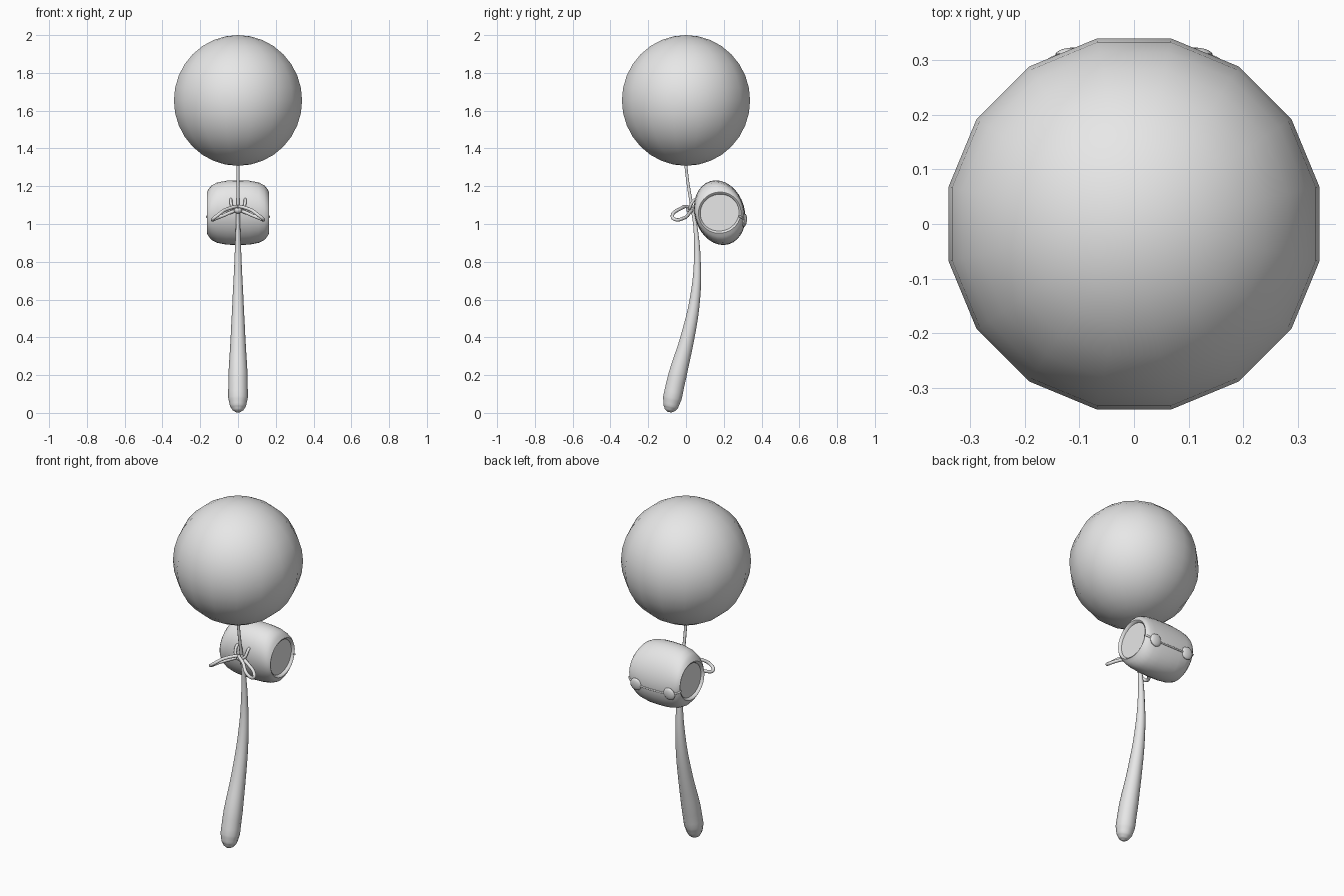
import bpy, bmesh, math
from mathutils import Matrix, Vector

if "Cube" in bpy.data.objects:
    bpy.data.objects.remove(bpy.data.objects["Cube"])

grey = bpy.data.materials.new("plain grey")
grey.diffuse_color = (0.8, 0.8, 0.8, 1)
grey.use_nodes = True
grey.node_tree.nodes["Principled BSDF"].inputs["Base Color"].default_value = grey.diffuse_color


def finish(obj, angle=40):
    obj.data.materials.clear()
    obj.data.materials.append(grey)
    bpy.ops.object.select_all(action='DESELECT')
    obj.select_set(True)
    bpy.context.view_layer.objects.active = obj
    bpy.ops.object.shade_smooth_by_angle(angle=math.radians(angle))
    return obj


def mesh_object(name, bm, angle=40):
    bmesh.ops.recalc_face_normals(bm, faces=bm.faces[:])
    me = bpy.data.meshes.new(name)
    bm.to_mesh(me)
    bm.free()
    obj = bpy.data.objects.new(name, me)
    bpy.context.collection.objects.link(obj)
    return finish(obj, angle)


def tube(name, points, radii, cyclic=False, res=5, sides=3):
    """Smooth tube through points with a radius at each, made into a mesh."""
    cu = bpy.data.curves.new(name, 'CURVE')
    cu.dimensions = '3D'
    cu.bevel_depth = 1.0
    cu.bevel_resolution = sides
    cu.resolution_u = res
    cu.use_fill_caps = True
    sp = cu.splines.new('BEZIER')
    sp.bezier_points.add(len(points) - 1)
    sp.use_cyclic_u = cyclic
    for bp, p, r in zip(sp.bezier_points, points, radii):
        bp.co = p
        bp.radius = r
        bp.handle_left_type = bp.handle_right_type = 'AUTO'
    obj = bpy.data.objects.new(name, cu)
    bpy.context.collection.objects.link(obj)
    bpy.ops.object.select_all(action='DESELECT')
    obj.select_set(True)
    bpy.context.view_layer.objects.active = obj
    bpy.ops.object.convert(target='MESH')
    return finish(bpy.context.view_layer.objects.active, 60)


# Large ball on top: 16 sides, flat sides facing the axes
bm = bmesh.new()
bmesh.ops.create_uvsphere(bm, u_segments=16, v_segments=16, radius=0.346)
bmesh.ops.transform(bm, verts=bm.verts[:], matrix=Matrix.Translation((0, 0, 1.654))
                    @ Matrix.Rotation(math.radians(11.25), 4, 'Z'))
mesh_object("ball", bm)

# Curved stem, thick and rounded at the foot, thin at the top: (y, z, radius)
stem = [(-0.088, 0.004, 0.012), (-0.086, 0.014, 0.028), (-0.081, 0.035, 0.042),
        (-0.072, 0.08, 0.052), (-0.045, 0.2, 0.051), (0.008, 0.4, 0.039),
        (0.047, 0.6, 0.029), (0.06, 0.8, 0.019), (0.048, 1.0, 0.011),
        (0.03, 1.1, 0.009), (0.01, 1.22, 0.008), (-0.006, 1.36, 0.008)]
tube("stem", [(0, y, z) for y, z, r in stem], [r for y, z, r in stem], res=4)

# Barrel lying along x, oval and tilted: rings of (x, radius y, radius z)
half = [(0.0, 0.133, 0.174), (0.06, 0.132, 0.172), (0.11, 0.130, 0.162),
        (0.14, 0.127, 0.146), (0.155, 0.122, 0.127), (0.165, 0.113, 0.109),
        (0.16, 0.106, 0.101), (0.15, 0.103, 0.097)]
rings = [(-x, a, b) for x, a, b in half[:0:-1]] + half
place = Matrix.Translation((0, 0.178, 1.06)) @ Matrix.Rotation(math.radians(16), 4, 'X')
N = 32
bm = bmesh.new()
loops = []
for x, a, b in rings:
    loops.append([bm.verts.new(place @ Vector((x, a * math.cos(t), b * math.sin(t))))
                  for t in (2 * math.pi * i / N for i in range(N))])
for lo, hi in zip(loops, loops[1:]):
    for i in range(N):
        bm.faces.new((lo[i], lo[(i + 1) % N], hi[(i + 1) % N], hi[i]))
bm.faces.new(loops[0])
bm.faces.new(loops[-1])
mesh_object("barrel", bm)

# Seam cord along the back of the barrel
t = math.radians(-28)
tube("seam_cord", [place @ Vector((x, a * math.cos(t), b * math.sin(t))) for x, a, b in rings[1:-1]],
     [0.005] * (len(rings) - 2), res=3, sides=2)

# Two flat round buttons on the seam
normal = (place.to_3x3() @ Vector((0, math.cos(t) / 0.133, math.sin(t) / 0.174))).normalized()
turn = normal.to_track_quat('Z', 'Y').to_matrix().to_4x4()
for side, label in ((-1, "left"), (1, "right")):
    spot = place @ Vector((side * 0.108, 0.130 * math.cos(t), 0.162 * math.sin(t)))
    bm = bmesh.new()
    bmesh.ops.create_uvsphere(bm, u_segments=20, v_segments=10, radius=1)
    bmesh.ops.transform(bm, verts=bm.verts[:], matrix=Matrix.Translation(spot) @ turn
                        @ Matrix.Diagonal((0.036, 0.036, 0.013, 1)))
    mesh_object(label + "_button", bm)

    # Drooping bow loop
    loop = [(0, 0.02, 1.085), (0.06, -0.035, 1.078), (0.11, -0.072, 1.045),
            (0.135, -0.058, 1.024), (0.115, -0.015, 1.03), (0.055, 0.015, 1.055)]
    tube(label + "_bow_loop", [(side * x, y, z) for x, y, z in loop], [0.009] * 6, True)

    # Short cord from the knot up over the front of the barrel
    cord = [(0, 0.02, 1.075), (0.028, 0.02, 1.085), (0.037, 0.03, 1.11),
            (0.038, 0.045, 1.128), (0.038, 0.07, 1.128)]
    tube(label + "_bow_cord", [(side * x, y, z) for x, y, z in cord], [0.008] * 5)

# Knot joining bow, stem and barrel
bm = bmesh.new()
bmesh.ops.create_uvsphere(bm, u_segments=16, v_segments=10, radius=1)
bmesh.ops.transform(bm, verts=bm.verts[:], matrix=Matrix.Translation((0, 0.022, 1.075))
                    @ Matrix.Diagonal((0.022, 0.02, 0.02, 1)))
mesh_object("knot", bm)
